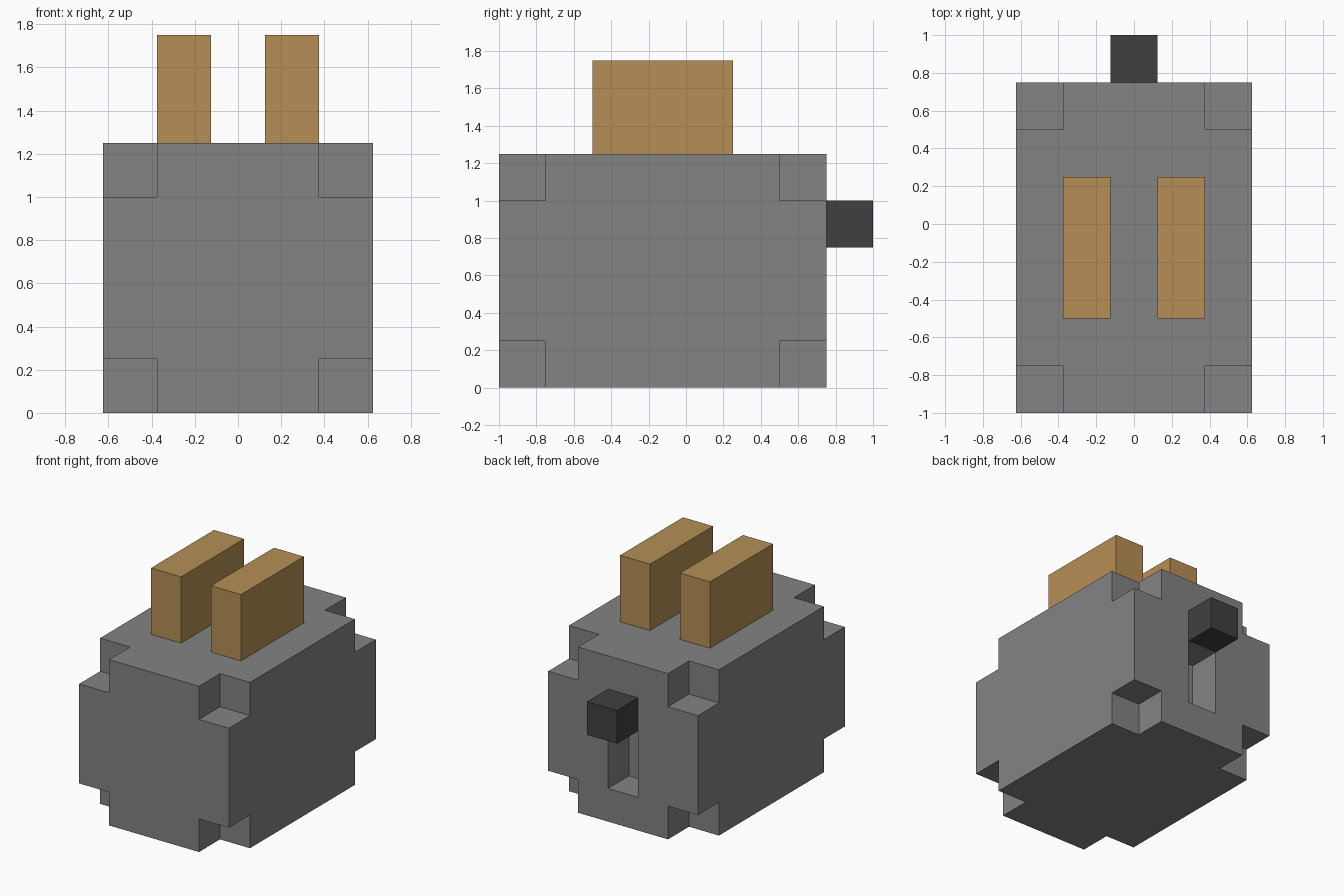
import bpy, bmesh
from mathutils import Matrix, Vector

if "Cube" in bpy.data.objects:
    bpy.data.objects.remove(bpy.data.objects["Cube"], do_unlink=True)

U = 0.25  # block unit of the design


def material(name, rgb):
    m = bpy.data.materials.new(name)
    m.use_nodes = True
    m.diffuse_color = (*rgb, 1)
    bsdf = next(n for n in m.node_tree.nodes if n.type == 'BSDF_PRINCIPLED')
    bsdf.inputs["Base Color"].default_value = (*rgb, 1)
    return m


def boxes(name, bounds, mat=None):
    """One object made of boxes, each given by its low and high corner."""
    bm = bmesh.new()
    for low, high in bounds:
        low, high = Vector(low), Vector(high)
        place = Matrix.Translation((low + high) / 2) @ Matrix.Diagonal((*(high - low), 1))
        bmesh.ops.create_cube(bm, size=1, matrix=place)
    mesh = bpy.data.meshes.new(name)
    bm.to_mesh(mesh)
    bm.free()
    if mat:
        mesh.materials.append(mat)
    obj = bpy.data.objects.new(name, mesh)
    bpy.context.collection.objects.link(obj)
    return obj


grey = material("metal grey", (0.227, 0.227, 0.227))
dark = material("dark plastic", (0.051, 0.051, 0.051))
bread = material("toasted bread", (0.468, 0.275, 0.095))

# Body: a block with a notch at every corner and a lever slot in the back
low, high = (-0.625, -1.0, 0.0), (0.625, 0.75, 1.25)
body = boxes("toaster_body", [(low, high)], grey)


def end_span(axis, side):
    """Range covering the last unit at one end of an axis, plus overshoot."""
    if side:
        return high[axis] - U, high[axis] + 0.1
    return low[axis] - 0.1, low[axis] + U


cuts = [((-U / 2, 0.5, 0.25), (U / 2, 0.85, 0.75))]
for i in (0, 1):
    for j in (0, 1):
        for k in (0, 1):
            spans = [end_span(a, s) for a, s in enumerate((i, j, k))]
            cuts.append(([s[0] for s in spans], [s[1] for s in spans]))
cutter = boxes("notch_cutter", cuts)
cutter.hide_render = True

cut = body.modifiers.new("notches", 'BOOLEAN')
cut.operation = 'DIFFERENCE'
cut.solver = 'EXACT'
cut.object = cutter

# Bake the cut so the helper can go
depsgraph = bpy.context.evaluated_depsgraph_get()
body_mesh = bpy.data.meshes.new_from_object(body.evaluated_get(depsgraph))
body.modifiers.clear()
body.data = body_mesh
bpy.data.objects.remove(cutter, do_unlink=True)

# Two slices standing out of the top
for side, x in (("left", 0.25), ("right", -0.25)):
    boxes(f"toast_slice_{side}",
          [((x - U / 2, -0.5, 1.25), (x + U / 2, 0.25, 1.75))], bread)

# Lever knob above the slot
boxes("lever", [((-U / 2, 0.75, 0.75), (U / 2, 1.0, 1.0))], dark)
